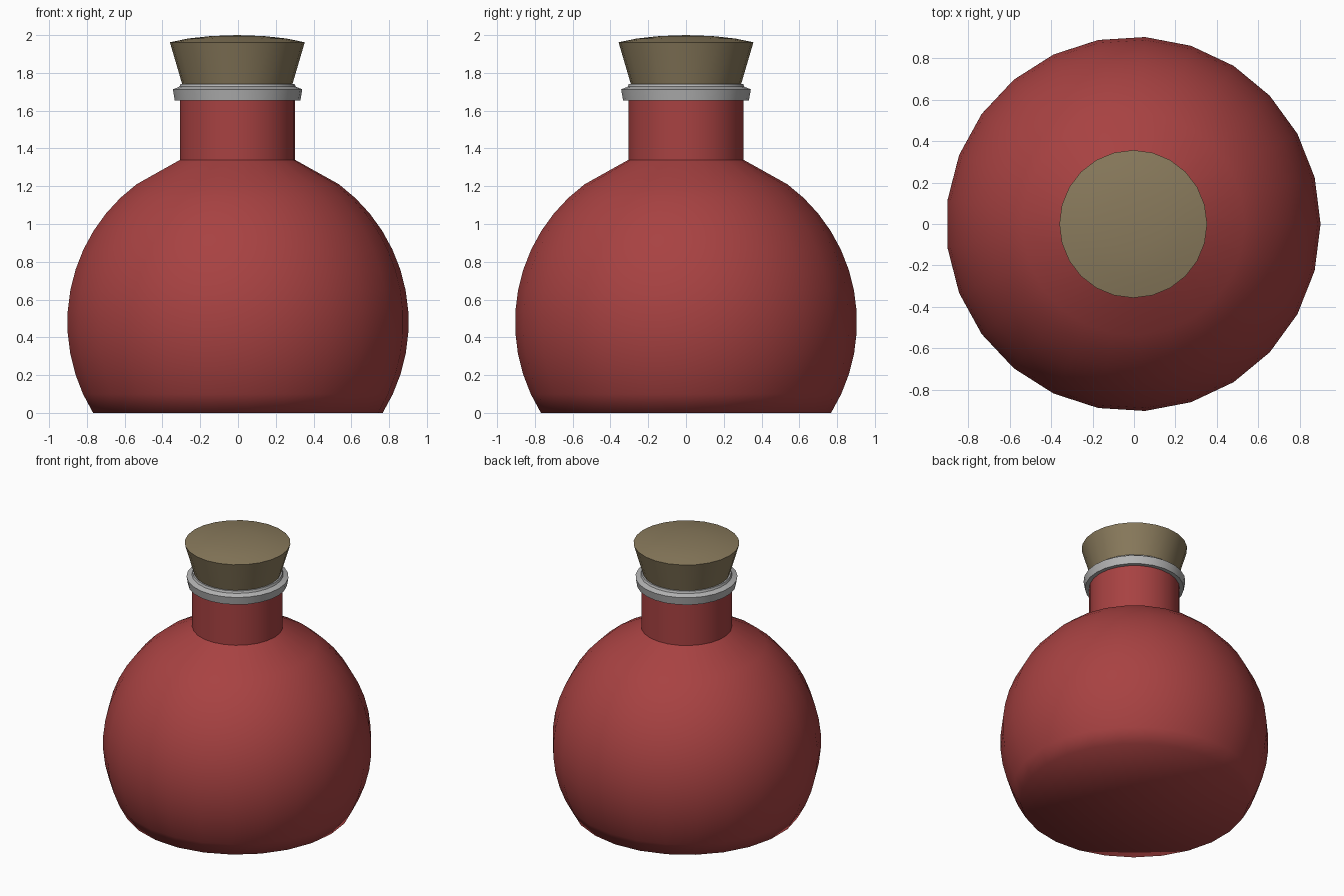
import bpy, math

if "Cube" in bpy.data.objects:
    bpy.data.objects.remove(bpy.data.objects["Cube"])

CX = -0.0036  # a 25-sided body is centred by its bounding box


def material(name, rgb):
    m = bpy.data.materials.new(name)
    m.diffuse_color = (*rgb, 1)
    m.use_nodes = True
    m.node_tree.nodes["Principled BSDF"].inputs["Base Color"].default_value = m.diffuse_color
    return m


def lathe(name, profile, sides, mat=None, angle=30, closed=False):
    """Revolve (radius, z) points; radius 0 becomes a single pole vertex."""
    verts, faces, rings = [], [], []
    for r, z in profile:
        n = 1 if r == 0 else sides
        rings.append(range(len(verts), len(verts) + n))
        for i in range(n):
            a = 2 * math.pi * i / sides
            verts.append((CX + r * math.cos(a), r * math.sin(a), z))
    pairs = list(zip(rings, rings[1:]))
    if closed:
        pairs.append((rings[-1], rings[0]))
    for lo, hi in pairs:
        for i in range(sides):
            j = (i + 1) % sides
            if len(lo) == 1:
                faces.append((lo[0], hi[j], hi[i]))
            elif len(hi) == 1:
                faces.append((lo[i], lo[j], hi[0]))
            else:
                faces.append((lo[i], lo[j], hi[j], hi[i]))
    me = bpy.data.meshes.new(name)
    me.from_pydata(verts, [], faces)
    ob = bpy.data.objects.new(name, me)
    bpy.context.collection.objects.link(ob)
    if mat:
        me.materials.append(mat)
    bpy.ops.object.select_all(action='DESELECT')
    ob.select_set(True)
    bpy.context.view_layer.objects.active = ob
    bpy.ops.object.shade_smooth_by_angle(angle=math.radians(angle))
    return ob


red = material("red_glass", (0.39, 0.054, 0.054))
tan = material("cork", (0.25, 0.195, 0.107))
grey = material("metal", (0.45, 0.45, 0.45))

# Body: truncated sphere with flat base and conical shoulder
R, ZC = 0.907, 0.48
a0, a1 = -math.asin(ZC / R), math.asin(0.73 / R)
STEPS = 12
arc = [(R * math.cos(a), ZC + R * math.sin(a))
       for a in (a0 + (a1 - a0) * i / STEPS for i in range(STEPS + 1))]
lathe("flask_body", [(0, 0)] + arc + [(0.305, 1.34)], 25, red, angle=75)

# Neck
lathe("neck", [(0.306, 1.34), (0.306, 1.70)], 25, red)

# Metal collar around the lip
lathe("collar", [(0.29, 1.655), (0.334, 1.655), (0.344, 1.713),
                 (0.309, 1.727), (0.303, 1.742), (0.28, 1.742)],
      25, grey, closed=True)

# Tapered stopper with a gently domed top
lathe("stopper", [(0, 1.70), (0.28, 1.70), (0.357, 1.962), (0.26, 1.982),
                  (0.14, 1.995), (0, 2.0)], 24, tan)
